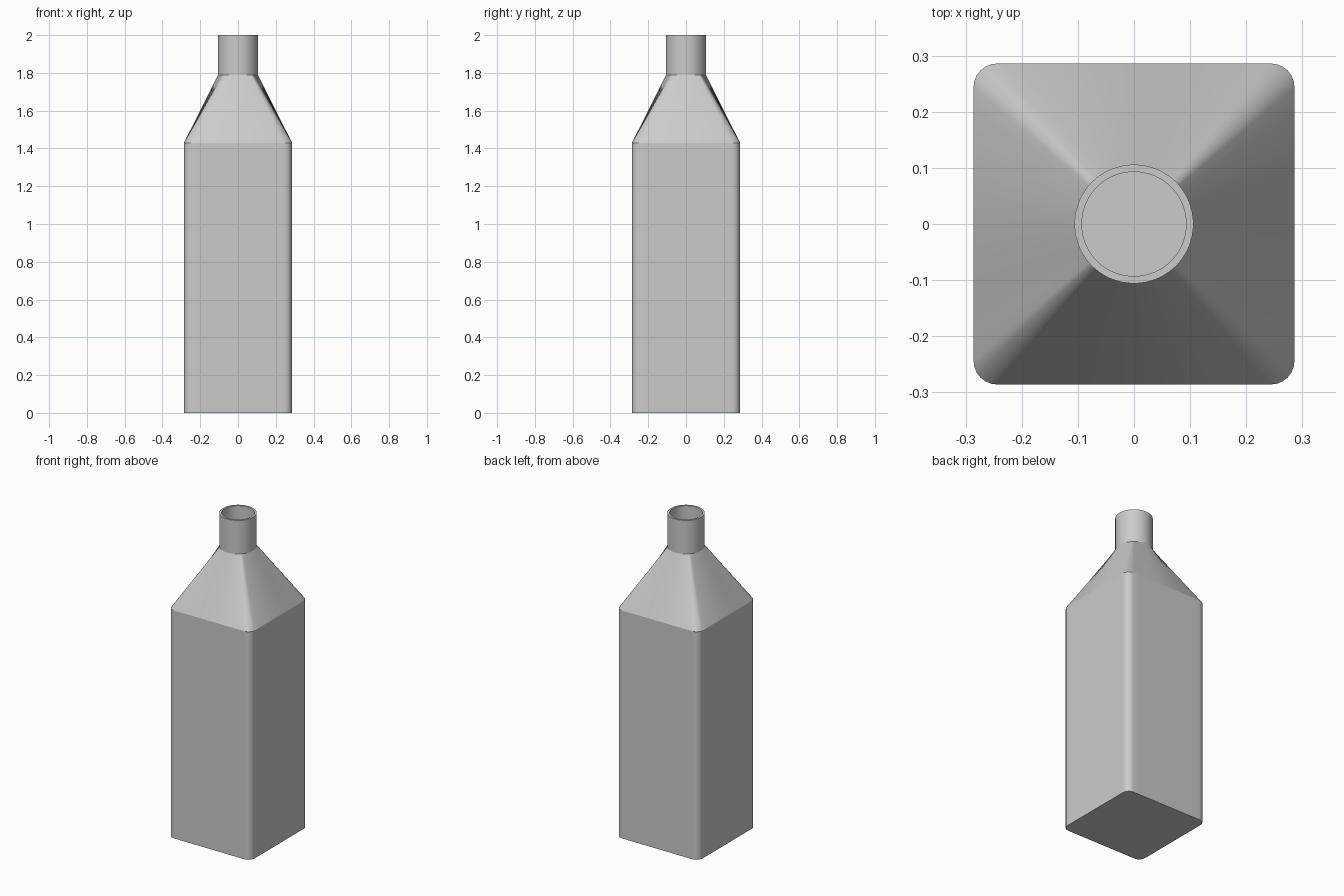
import bpy, bmesh
from math import sin, cos, pi, atan2

if "Cube" in bpy.data.objects:
    bpy.data.objects.remove(bpy.data.objects["Cube"])

HALF, CORNER, NECK, WALL = 0.286, 0.042, 0.106, 0.013


def outline(half, radius, per_side=13, per_corner=6):
    """Rounded square, counter-clockwise, one quarter at a time."""
    pts = []
    c = half - radius
    for q in range(4):
        quarter = [(half, -c + 2 * c * i / per_side) for i in range(per_side)]
        for i in range(per_corner):
            a = pi / 2 * i / per_corner
            quarter.append((c + radius * cos(a), c + radius * sin(a)))
        s, k = round(sin(q * pi / 2)), round(cos(q * pi / 2))
        pts += [(x * k - y * s, x * s + y * k) for x, y in quarter]
    return pts


def circle_from(pts, r):
    """Circle whose points lie on the same rays as the square outline."""
    return [(r * cos(atan2(y, x)), r * sin(atan2(y, x))) for x, y in pts]


outer = outline(HALF, CORNER)
inner = outline(HALF - WALL, CORNER - WALL)
neck_out = circle_from(outer, NECK)
neck_in = circle_from(inner, NECK - WALL)

# Sections run up the outside, over the lip and down the inside
sections = [(outer, 0), (outer, 1.43), (neck_out, 1.79), (neck_out, 2.0),
            (neck_in, 2.0), (neck_in, 1.785), (inner, 1.422), (inner, WALL)]

bm = bmesh.new()
rings = [[bm.verts.new((x, y, z)) for x, y in pts] for pts, z in sections]
n = len(outer)
for a, b in zip(rings, rings[1:]):
    for i in range(n):
        j = (i + 1) % n
        bm.faces.new((a[i], a[j], b[j], b[i]))
bm.faces.new(rings[0][::-1])   # underside
bm.faces.new(rings[-1])        # inside floor
bmesh.ops.recalc_face_normals(bm, faces=bm.faces)

mesh = bpy.data.meshes.new("bottle")
bm.to_mesh(mesh)
bm.free()
bottle = bpy.data.objects.new("bottle", mesh)
bpy.context.collection.objects.link(bottle)

# Smooth corners and neck, sharp shoulder and rim
bpy.context.view_layer.objects.active = bottle
bottle.select_set(True)
bpy.ops.object.shade_smooth_by_angle(angle=pi / 8)
